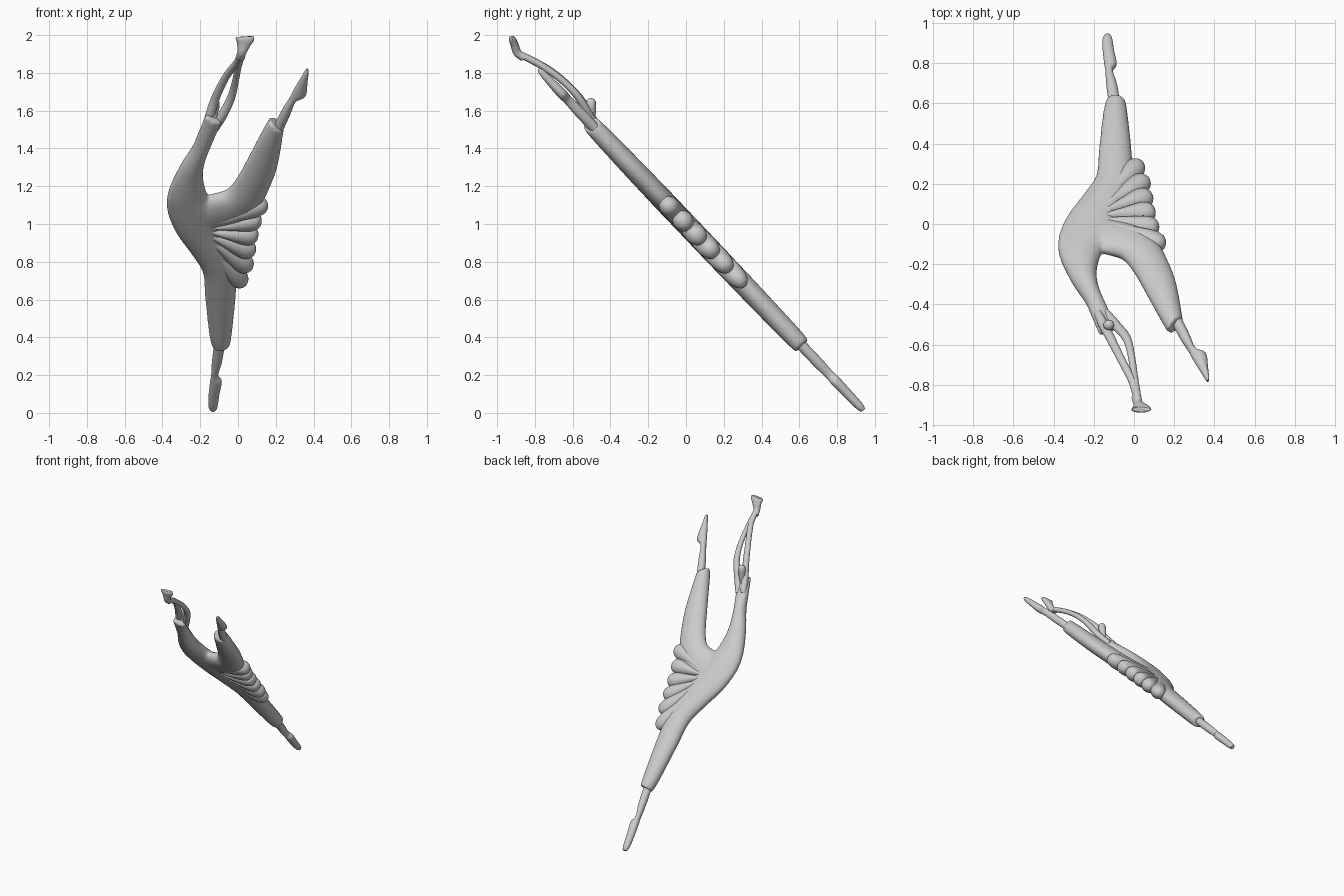
import bpy, bmesh, math
from mathutils import Vector

N = Vector((0, .724, .69))          # normal of the slanted plane the figure lies in


def P(x, z, off=0):
    return Vector((x, -.952 * (z - 1), z)) + N * off


def catmull(a, b, c, d, t):
    return [.5 * (2*q + (r-p)*t + (2*p-5*q+4*r-s)*t*t + (3*q-p-3*r+s)*t**3)
            for p, q, r, s in zip(a, b, c, d)]


def smooth_rows(rows, n=5):
    out = []
    for i in range(len(rows) - 1):
        a, d = rows[max(i-1, 0)], rows[min(i+2, len(rows)-1)]
        out += [catmull(a, rows[i], rows[i+1], d, k / n) for k in range(n)]
    return out + [list(rows[-1])]


def skin(name, rings):
    """Closed tube through rings of points."""
    bm = bmesh.new()
    vs = [[bm.verts.new(p) for p in r] for r in rings]
    n = len(vs[0])
    for a, b in zip(vs, vs[1:]):
        for i in range(n):
            bm.faces.new((a[i], a[(i+1) % n], b[(i+1) % n], b[i]))
    bm.faces.new(vs[0])
    bm.faces.new(vs[-1][::-1])
    bmesh.ops.recalc_face_normals(bm, faces=bm.faces)
    me = bpy.data.meshes.new(name)
    bm.to_mesh(me)
    bm.free()
    ob = bpy.data.objects.new(name, me)
    bpy.context.collection.objects.link(ob)
    for o in bpy.context.selected_objects:
        o.select_set(False)
    ob.select_set(True)
    bpy.context.view_layer.objects.active = ob
    bpy.ops.object.shade_smooth_by_angle(angle=math.radians(45))
    return ob


def ring(c, u, v, n=24):
    return [c + u * math.cos(2*math.pi*i/n) + v * math.sin(2*math.pi*i/n) for i in range(n)]


def loft(name, rows):
    """Rows: left x, z, right x, z, half thickness."""
    rings = []
    for xl, zl, xr, zr, t in smooth_rows(rows):
        a, b = P(xl, zl), P(xr, zr)
        rings.append(ring((a+b)/2, (b-a)/2, N * t))
    return skin(name, rings)


def tube(name, rows):
    """Rows: x, y, z, half width, half depth."""
    rows = smooth_rows(rows)
    pts = [Vector(r[:3]) for r in rows]
    rings = []
    for i, r in enumerate(rows):
        d = (pts[min(i+1, len(pts)-1)] - pts[max(i-1, 0)]).normalized()
        u = Vector((1, 0, 0))
        u = (u - d * u.dot(d)).normalized()
        rings.append(ring(pts[i], u * r[3], d.cross(u) * r[4], 16))
    return skin(name, rings)


# torso with standing leg, fused with raised leg
body = loft("torso_and_legs", [
    (-.175, 1.575, -.085, 1.54, .026), (-.215, 1.47, -.135, 1.43, .04),
    (-.245, 1.40, -.172, 1.34, .05), (-.31, 1.30, -.185, 1.25, .055),
    (-.37, 1.17, -.16, 1.15, .058), (-.375, 1.07, -.10, 1.07, .058),
    (-.33, .96, -.08, .98, .058), (-.25, .85, -.03, .86, .058),
    (-.188, .75, -.01, .76, .057), (-.175, .62, -.01, .64, .056),
    (-.153, .42, -.03, .44, .052), (-.135, .35, -.042, .36, .047)])
leg = loft("raised_leg", [
    (.168, 1.555, .242, 1.505, .046), (.14, 1.51, .238, 1.47, .05),
    (.06, 1.36, .21, 1.31, .055), (0, 1.25, .17, 1.20, .057),
    (-.06, 1.175, .13, 1.12, .057), (-.14, 1.15, .05, 1.03, .056),
    (-.26, 1.12, -.10, .96, .05)])
body.select_set(True)
bpy.context.view_layer.objects.active = body
bpy.ops.object.join()
rm = body.modifiers.new("fuse", 'REMESH')
rm.mode = 'VOXEL'
rm.voxel_size = .01
rm.use_smooth_shade = True
sm = body.modifiers.new("soften", 'SMOOTH')
sm.iterations = 6

# lower legs with pointed feet
loft("raised_foot", [
    (.18, 1.50, .23, 1.48, .028), (.232, 1.60, .276, 1.58, .028),
    (.27, 1.66, .308, 1.655, .024), (.29, 1.70, .358, 1.68, .027),
    (.325, 1.76, .368, 1.75, .022), (.352, 1.805, .374, 1.80, .016),
    (.362, 1.82, .372, 1.818, .008)])
loft("standing_foot", [
    (-.125, .38, -.065, .38, .028), (-.138, .27, -.085, .27, .028),
    (-.142, .20, -.105, .20, .024), (-.147, .17, -.086, .165, .027),
    (-.155, .10, -.098, .10, .025), (-.156, .035, -.108, .035, .021),
    (-.145, .014, -.118, .014, .012)])

# fanned skirt pleats
apex = Vector((-.22, 1.0))
profile = [(0, .008, .03), (.3, .024, .05), (.6, .045, .055), (.8, .057, .055),
           (.92, .05, .046), (.98, .03, .028), (1, .008, .01)]
tips = [(.03, .675), (.065, .76), (.085, .845), (.105, .93), (.125, 1.02), (.155, 1.11)]
for k, tip in enumerate(tips):
    a, b = P(*apex), P(*tip)
    side = (b - a).normalized().cross(N)
    skin(f"skirt_pleat_{k+1}", [ring(a.lerp(b, f), side * max(w, .004), N * max(t, .004))
                                for f, w, t in smooth_rows(profile)])

# arms arching overhead, joined hands, head
tube("left_arm", [(-.18, -.44, 1.49, .02, .02), (-.15, -.505, 1.57, .025, .022),
                  (-.118, -.565, 1.67, .023, .02), (-.06, -.68, 1.785, .02, .018),
                  (-.005, -.79, 1.855, .02, .018), (.02, -.885, 1.90, .02, .018)])
tube("right_arm", [(-.14, -.44, 1.48, .02, .02), (-.088, -.505, 1.565, .025, .022),
                   (-.038, -.565, 1.665, .022, .02), (-.014, -.65, 1.755, .018, .018),
                   (.002, -.76, 1.835, .018, .018), (.02, -.885, 1.90, .02, .018)])
tube("hands", [(.012, -.86, 1.88, .025, .02), (.02, -.893, 1.908, .024, .022),
               (.03, -.908, 1.95, .036, .021), (.036, -.92, 1.98, .05, .018),
               (.036, -.922, 1.992, .044, .012)])
tube("head", [(-.135, -.50, 1.53, .02, .02), (-.13, -.50, 1.58, .022, .022),
              (-.125, -.502, 1.63, .028, .026), (-.125, -.503, 1.655, .022, .022),
              (-.125, -.503, 1.667, .007, .007)])
